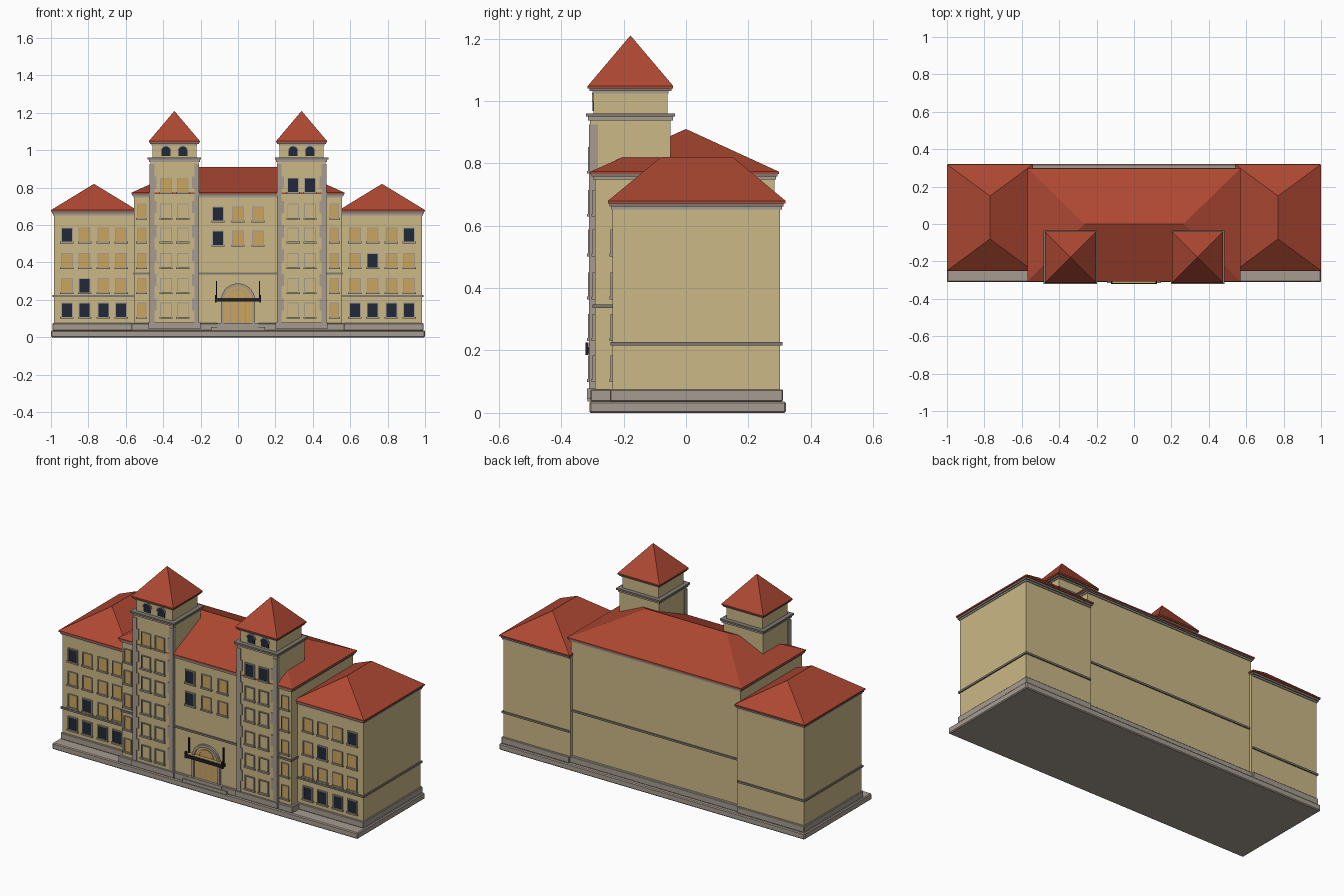
import bpy, bmesh, math
from mathutils import Vector

if "Cube" in bpy.data.objects:
    bpy.data.objects.remove(bpy.data.objects["Cube"])


def material(name, rgb):
    m = bpy.data.materials.new(name)
    m.diffuse_color = (*rgb, 1)
    m.use_nodes = True
    m.node_tree.nodes["Principled BSDF"].inputs["Base Color"].default_value = m.diffuse_color
    return m


WALL = material("cream_wall", (0.60, 0.48, 0.24))
ROOF = material("red_tile", (0.42, 0.065, 0.032))
STONE = material("grey_stone", (0.38, 0.33, 0.28))
CORNICE = material("dark_stone", (0.22, 0.195, 0.17))
LIT = material("lit_glass", (0.60, 0.38, 0.115))
DARK = material("dark_glass", (0.014, 0.023, 0.042))
METAL = material("black_metal", (0.012, 0.014, 0.02))


def make(name, bm, mat):
    bmesh.ops.recalc_face_normals(bm, faces=bm.faces[:])
    me = bpy.data.meshes.new(name)
    bm.to_mesh(me)
    bm.free()
    me.materials.append(mat)
    ob = bpy.data.objects.new(name, me)
    bpy.context.collection.objects.link(ob)
    return ob


def add_box(bm, x0, x1, y0, y1, z0, z1):
    vs = bmesh.ops.create_cube(bm, size=1)["verts"]
    for v in vs:
        v.co = Vector(((x0 + x1) / 2 + v.co.x * (x1 - x0),
                       (y0 + y1) / 2 + v.co.y * (y1 - y0),
                       (z0 + z1) / 2 + v.co.z * (z1 - z0)))


def box(name, mat, *dims, bevel=0):
    bm = bmesh.new()
    add_box(bm, *dims)
    ob = make(name, bm, mat)
    if bevel:
        mod = ob.modifiers.new("soft_edge", "BEVEL")
        mod.width = bevel
    return ob


def hip_roof(name, x0, x1, y0, y1, z0, z1, ridge):
    """Hipped roof with a thin eave edge; ridge is one or two (x, y) points."""
    bm = bmesh.new()
    corners = [(x0, y0), (x1, y0), (x1, y1), (x0, y1)]
    pts = [(x, y, z) for z in (z0, z0 + 0.008) for x, y in corners]
    pts += [(x, y, z1) for x, y in ridge]
    bmesh.ops.convex_hull(bm, input=[bm.verts.new(p) for p in pts])
    bmesh.ops.dissolve_limit(bm, angle_limit=0.01, verts=bm.verts[:], edges=bm.edges[:])
    return make(name, bm, ROOF)


def arch_points(cx, z0, zs, r, n=14):
    """Outline of a round-headed opening, springing at zs."""
    arc = [(cx + r * math.cos(math.pi * i / n), zs + r * math.sin(math.pi * i / n))
           for i in range(n + 1)]
    return [(cx + r, z0)] + arc + [(cx - r, z0)]


def add_prism(bm, pts, y0, y1):
    f = bm.faces.new([bm.verts.new((x, y0, z)) for x, z in pts])
    ext = bmesh.ops.extrude_face_region(bm, geom=[f])["geom"]
    bmesh.ops.translate(bm, vec=(0, y1 - y0, 0),
                        verts=[g for g in ext if isinstance(g, bmesh.types.BMVert)])


def add_arch_ring(bm, cx, zs, r0, r1, y0, y1, n=14):
    for i in range(n):
        a, b = math.pi * i / n, math.pi * (i + 1) / n
        add_prism(bm, [(cx + r * math.cos(t), zs + r * math.sin(t))
                       for r, t in ((r0, a), (r1, a), (r1, b), (r0, b))], y0, y1)


lit, dark, frames = bmesh.new(), bmesh.new(), bmesh.new()


def window(x, z, wall_y, w=0.058, h=0.074, glass=None):
    """Flat pane with thin jambs, head and a wider sill."""
    if glass is not None:
        add_box(glass, x - w / 2, x + w / 2, wall_y - 0.003, wall_y + 0.002, z - h / 2, z + h / 2)
    t, yf = 0.005, wall_y - 0.007
    for s in (-1, 1):
        cx = x + s * w / 2
        add_box(frames, cx - t / 2, cx + t / 2, yf, wall_y, z - h / 2, z + h / 2)
    add_box(frames, x - w / 2 - t / 2, x + w / 2 + t / 2, yf, wall_y, z + h / 2 - t / 2, z + h / 2 + t / 2)
    add_box(frames, x - w / 2 - 0.007, x + w / 2 + 0.007, yf - 0.004, wall_y, z - h / 2 - 0.009, z - h / 2)


# Stepped stone base
box("base", STONE, -1, 1, -0.31, 0.32, 0, 0.037, bevel=0.005)
box("centre_plinth", STONE, -0.57, 0.57, -0.306, 0.30, 0.037, 0.075, bevel=0.003)
for s, side in ((-1, "left"), (1, "right")):
    xs = sorted((s * 0.55, s * 0.992))
    box(side + "_wing_plinth", STONE, *xs, -0.244, 0.311, 0.037, 0.075, bevel=0.003)

# Central block
CY = -0.292
box("centre_block", WALL, -0.555, 0.555, CY, 0.284, 0.07, 0.757)
box("centre_band", CORNICE, -0.56, 0.56, CY - 0.007, 0.291, 0.336, 0.347)
box("centre_cornice_lower", STONE, -0.56, 0.56, CY - 0.006, 0.289, 0.748, 0.757)
box("centre_cornice", CORNICE, -0.566, 0.566, CY - 0.011, 0.294, 0.757, 0.768)
hip_roof("centre_roof", -0.57, 0.57, -0.307, 0.298, 0.765, 0.91, [(-0.265, 0), (0.265, 0)])

ROWS = [0.145, 0.277, 0.41, 0.548]
for s, side in ((-1, "left"), (1, "right")):
    # Wing
    def span(a, b):
        return sorted((s * a, s * b))
    box(side + "_wing", WALL, *span(0.545, 0.985), -0.235, 0.302, 0.07, 0.66)
    box(side + "_wing_band", CORNICE, *span(0.55, 0.992), -0.242, 0.309, 0.216, 0.227)
    box(side + "_wing_cornice_lower", STONE, *span(0.55, 0.989), -0.239, 0.307, 0.652, 0.661)
    box(side + "_wing_cornice", CORNICE, *span(0.545, 0.994), -0.245, 0.313, 0.661, 0.673)
    hip_roof(side + "_wing_roof", *span(0.54, 1.0), -0.25, 0.319, 0.672, 0.82,
             [(s * 0.77, -0.08), (s * 0.77, 0.15)])
    dark_set = {(1, -0.82), (3, -0.915), (2, 0.72), (3, 0.915)}
    for r, z in enumerate(ROWS):
        for c in (0.625, 0.72, 0.82, 0.915):
            is_dark = r == 0 or (r, s * c) in dark_set
            window(s * c, z, -0.235, glass=dark if is_dark else lit)

    # Narrow bay beside the tower
    for z in ROWS + [0.675]:
        window(s * 0.515, z, CY, w=0.045, glass=lit)

    # Tower shaft
    cx, cy = s * 0.34, -0.178

    def square(name, mat, h, z0, z1):
        return box(side + name, mat, cx - h, cx + h, cy - h, cy + h, z0, z1)
    square("_tower", WALL, 0.129, 0.07, 0.945)
    square("_tower_foot", STONE, 0.139, 0.045, 0.078)
    square("_tower_cornice_lower", STONE, 0.136, 0.938, 0.95)
    square("_tower_cornice", CORNICE, 0.143, 0.95, 0.96)
    square("_belfry", WALL, 0.118, 0.955, 1.03)
    square("_belfry_cornice_lower", STONE, 0.122, 1.024, 1.032)
    square("_belfry_cornice", CORNICE, 0.131, 1.032, 1.042)
    hip_roof(side + "_tower_roof", cx - 0.137, cx + 0.137, cy - 0.137, cy + 0.137,
             1.04, 1.21, [(cx, cy)])

    # Alternating corner stones on the tower front
    quoins = bmesh.new()
    n = 13
    step = (0.925 - 0.078) / n
    for i in range(n):
        w = 0.034 if i % 2 else 0.022
        for e in (-1, 1):
            xe, xi = cx + e * 0.132, cx + e * (0.129 - w)
            add_box(quoins, min(xe, xi), max(xe, xi), cy - 0.133, cy - 0.104,
                    0.078 + i * step, 0.078 + (i + 1) * step)
    make(side + "_tower_quoins", quoins, STONE)

    # Tower windows: blind below, glazed on the top storey, arched in the belfry
    for dx in (-0.045, 0.045):
        for z in ROWS + [0.675]:
            window(cx + dx, z, cy - 0.129)
        window(cx + dx, 0.813, cy - 0.129, glass=dark if s > 0 else lit)
        add_prism(dark, arch_points(cx + dx, 0.968, 0.996, 0.024), cy - 0.121, cy - 0.117)
        add_arch_ring(frames, cx + dx, 0.996, 0.024, 0.029, cy - 0.124, cy - 0.117)

# Windows above the entrance
for z in (0.53, 0.66):
    for x in (-0.107, 0, 0.107):
        window(x, z, CY, glass=dark if x < 0 else lit)

# Arched entrance with surround
add_prism(lit, arch_points(0, 0.075, 0.197, 0.08), CY - 0.004, CY + 0.002)
add_arch_ring(frames, 0, 0.197, 0.076, 0.091, CY - 0.012, CY)
add_arch_ring(frames, 0, 0.21, 0.044, 0.048, CY - 0.007, CY)
for s in (-1, 1):
    x0, x1 = sorted((s * 0.078, s * 0.092))
    add_box(frames, x0, x1, CY - 0.012, CY, 0.075, 0.197)
for x in (-0.04, 0, 0.04):
    add_box(frames, x - 0.0015, x + 0.0015, CY - 0.006, CY, 0.075, 0.19)
make("lit_panes", lit, LIT)
make("dark_panes", dark, DARK)
make("window_frames", frames, STONE)
box("entrance_step_lower", STONE, -0.145, 0.145, -0.315, -0.28, 0.037, 0.056)
box("entrance_step_upper", STONE, -0.11, 0.11, -0.311, -0.28, 0.056, 0.076)

# Canopy with hanging rods
box("canopy", METAL, -0.122, 0.122, -0.322, CY, 0.19, 0.208)
box("canopy_top", LIT, -0.114, 0.114, -0.316, CY, 0.208, 0.211)
rods = bmesh.new()
for s in (-1, 1):
    add_box(rods, s * 0.114 - 0.003, s * 0.114 + 0.003, CY - 0.01, CY, 0.2, 0.30)
    add_box(rods, s * 0.119 - 0.005, s * 0.119 + 0.005, -0.322, -0.312, 0.186, 0.225)
make("canopy_rods", rods, METAL)
